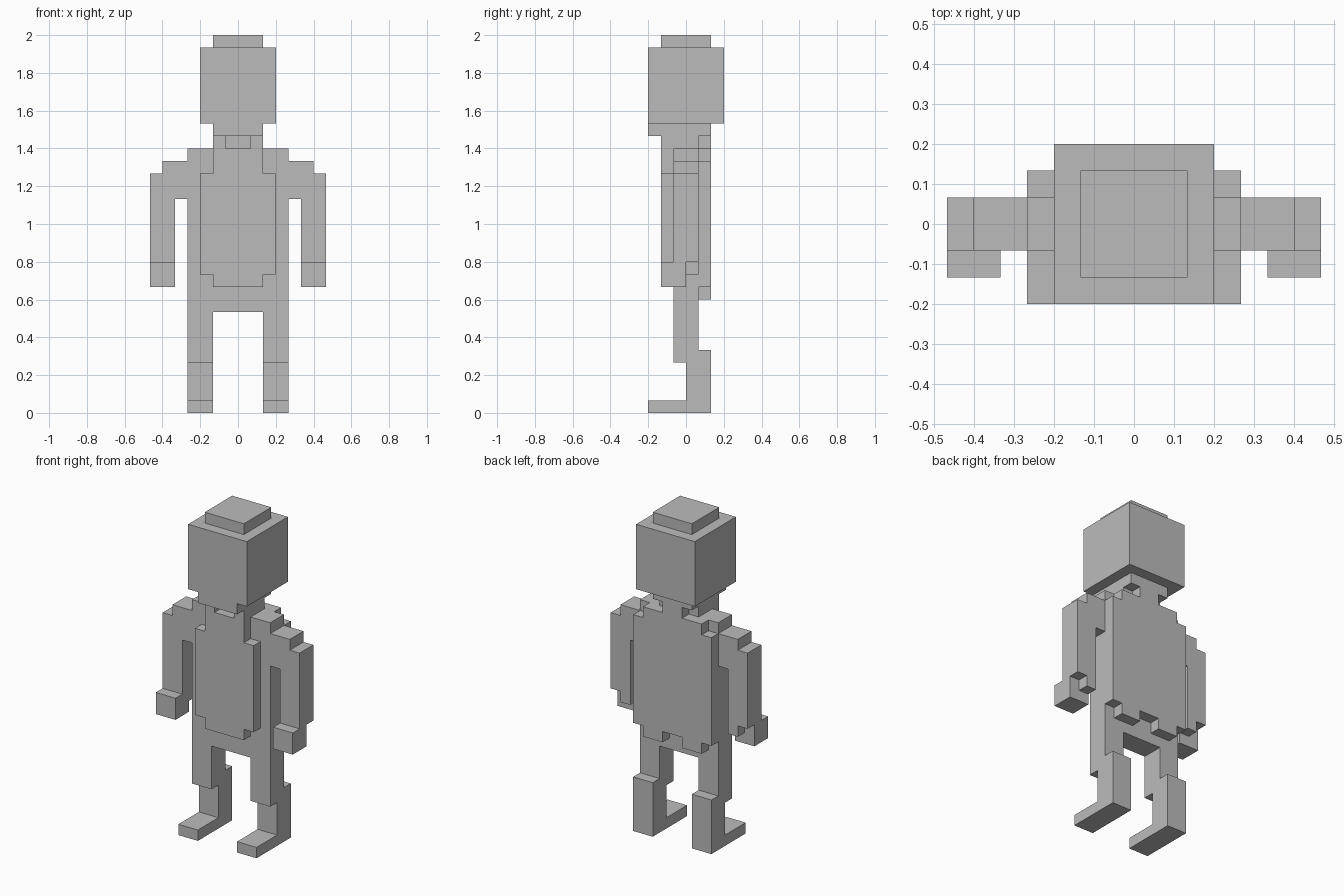
import bpy
import bmesh
from mathutils import Vector

U = 1 / 15  # edge of one block

cube = bpy.data.objects.get("Cube")
if cube:
    bpy.data.objects.remove(cube, do_unlink=True)

grey = bpy.data.materials.new("plain_grey")
grey.use_nodes = True
colour = (0.5, 0.5, 0.5, 1)
grey.diffuse_color = colour
grey.node_tree.nodes["Principled BSDF"].inputs["Base Color"].default_value = colour


def add_box(bm, x, y, z):
    """Box from (low, high) ranges counted in blocks."""
    low, high = (Vector(c) * U for c in zip(x, y, z))
    for v in bmesh.ops.create_cube(bm, size=1)["verts"]:
        v.co = (low + high) / 2 + v.co * (high - low)


def part(name, *boxes, side=1):
    bm = bmesh.new()
    for x, y, z in boxes:
        add_box(bm, sorted(side * c for c in x), y, z)
    mesh = bpy.data.meshes.new(name)
    bm.to_mesh(mesh)
    bm.free()
    mesh.materials.append(grey)
    obj = bpy.data.objects.new(name, mesh)
    bpy.context.collection.objects.link(obj)


def pair(name, *boxes):
    part("left_" + name, *boxes)
    part("right_" + name, *boxes, side=-1)


# Head
part("head", ((-3, 3), (-3, 3), (23, 29)))
part("head_cap", ((-2, 2), (-2, 2), (29, 30)))
part("chin", ((-2, 2), (-3, 2), (22, 23)))
part("neck", ((-1, 1), (-1, 1), (21, 22)))
pair("collar", ((1, 2), (-2, 1), (21, 22)))

# Body core with stepped chest and back plates
part("torso", ((-4, 4), (-1, 1), (8, 21)))
part("chest_plate",
     ((-2, 2), (-2, -1), (19, 21)),
     ((-3, 3), (-2, -1), (11, 19)),
     ((-2, 2), (-2, -1), (10, 11)))
part("back_plate",
     ((-1, 1), (1, 2), (21, 22)),
     ((-3, 3), (1, 2), (20, 21)),
     ((-4, 4), (1, 2), (10, 20)))
pair("back_tab", ((1, 3), (1, 2), (9, 10)))

# Arms
pair("shoulder", ((4, 5), (-1, 1), (17, 20)))
pair("arm",
     ((5, 6), (-1, 1), (12, 20)),
     ((6, 7), (-1, 1), (12, 19)))
pair("hand", ((5, 7), (-2, 0), (10, 12)))
pair("thumb", ((5, 6), (0, 1), (11, 12)))

# Legs
pair("thigh", ((2, 4), (-1, 1), (4, 8)))
pair("shin",
     ((2, 4), (0, 2), (1, 4)),
     ((2, 4), (1, 2), (4, 5)))
pair("foot", ((2, 4), (-3, 2), (0, 1)))
